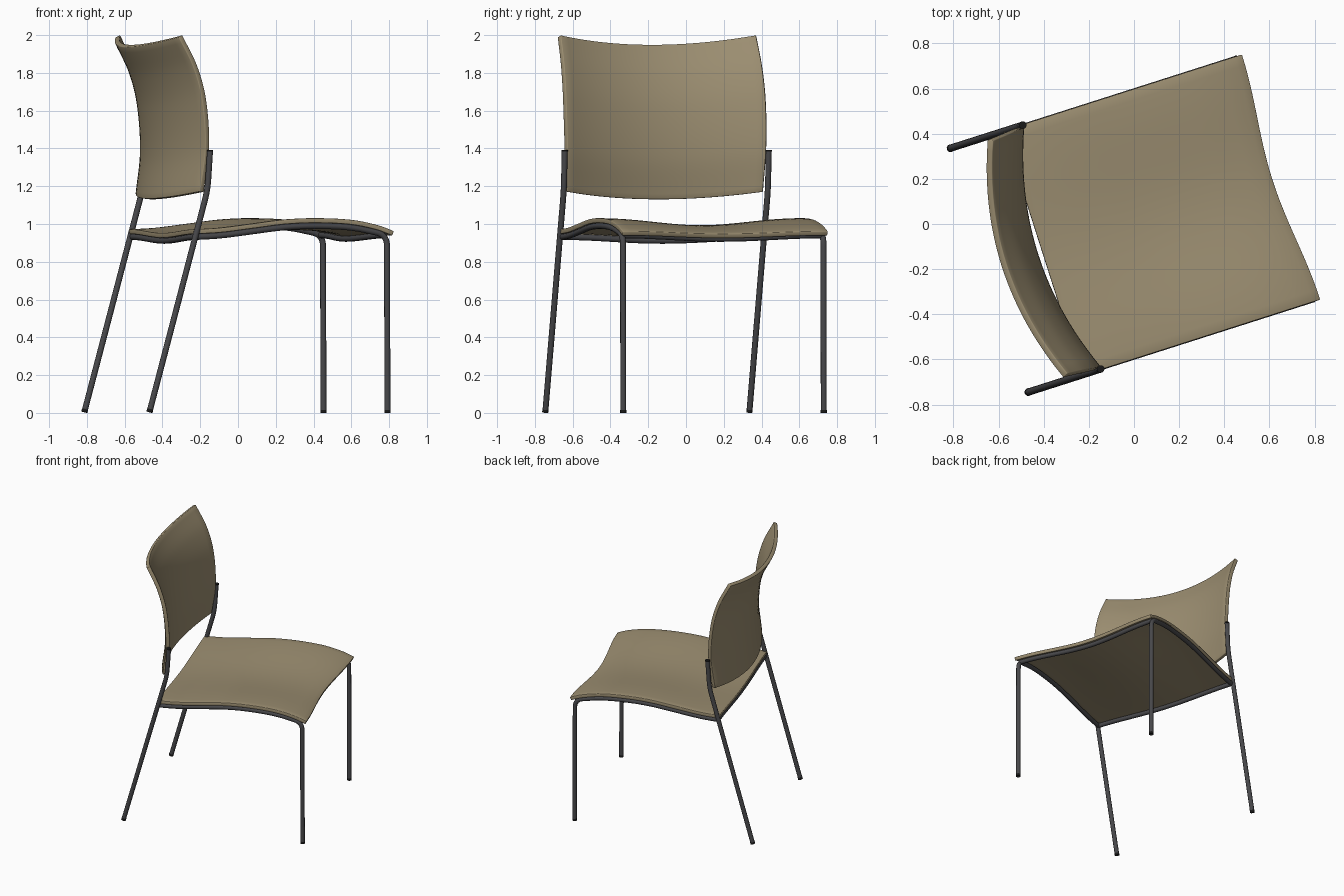
import bpy, math
from math import sin, cos, pi, radians
from mathutils import Vector

if "Cube" in bpy.data.objects:
    bpy.data.objects.remove(bpy.data.objects["Cube"])

TURN = radians(17.7)      # the whole chair is turned about z
R = 0.016                 # tube radius


def material(name, rgb):
    m = bpy.data.materials.new(name)
    m.diffuse_color = (*rgb, 1)
    m.use_nodes = True
    m.node_tree.nodes["Principled BSDF"].inputs["Base Color"].default_value = m.diffuse_color
    return m


TAN = material("tan shell", (0.33, 0.27, 0.165))
STEEL = material("dark steel", (0.065, 0.065, 0.07))
BLACK = material("black plastic", (0.01, 0.01, 0.01))


def curve_at(pts, x):
    """Smooth interpolation through (x, y) points."""
    def slope(i):
        a, b = pts[max(i - 1, 0)], pts[min(i + 1, len(pts) - 1)]
        return (b[1] - a[1]) / (b[0] - a[0])
    i = 0
    while i < len(pts) - 2 and x > pts[i + 1][0]:
        i += 1
    (x0, y0), (x1, y1) = pts[i], pts[i + 1]
    h = x1 - x0
    t = min(max((x - x0) / h, 0), 1)
    return ((2*t**3 - 3*t**2 + 1) * y0 + (t**3 - 2*t**2 + t) * h * slope(i)
            + (3*t**2 - 2*t**3) * y1 + (t**3 - t**2) * h * slope(i + 1))


def finish(name, mesh, mat, angle):
    ob = bpy.data.objects.new(name, mesh)
    bpy.context.collection.objects.link(ob)
    mesh.materials.clear()
    mesh.materials.append(mat)
    ob.rotation_euler.z = TURN
    bpy.ops.object.select_all(action='DESELECT')
    ob.select_set(True)
    bpy.context.view_layer.objects.active = ob
    bpy.ops.object.shade_smooth_by_angle(angle=radians(angle))
    return ob


def shell(name, f, nu, nv, thick):
    """Curved sheet f(u, v), u 0..1, v -1..1, thickened behind its face."""
    vs = [f(i / nu, 2 * j / nv - 1) for i in range(nu + 1) for j in range(nv + 1)]
    n = nv + 1
    fs = [(i*n + j, (i+1)*n + j, (i+1)*n + j + 1, i*n + j + 1)
          for i in range(nu) for j in range(nv)]
    me = bpy.data.meshes.new(name)
    me.from_pydata(vs, [], fs)
    ob = finish(name, me, TAN, 40)
    sol = ob.modifiers.new("thickness", 'SOLIDIFY')
    sol.thickness, sol.offset = thick, -1
    bev = ob.modifiers.new("soft edge", 'BEVEL')
    bev.width, bev.segments = 0.004, 2
    bev.limit_method, bev.angle_limit = 'ANGLE', radians(50)
    return ob


def tube(name, pts, mat=STEEL, r=R):
    cu = bpy.data.curves.new(name, 'CURVE')
    cu.dimensions = '3D'
    cu.bevel_depth, cu.bevel_resolution, cu.use_fill_caps = r, 4, True
    sp = cu.splines.new('POLY')
    sp.points.add(len(pts) - 1)
    for p, q in zip(sp.points, pts):
        p.co = (*q, 1)
    tmp = bpy.data.objects.new("tmp", cu)
    bpy.context.collection.objects.link(tmp)
    bpy.context.view_layer.update()
    dg = bpy.context.evaluated_depsgraph_get()
    me = bpy.data.meshes.new_from_object(tmp.evaluated_get(dg))
    bpy.data.objects.remove(tmp)
    return finish(name, me, mat, 50)


def bend(a, b, c, r, n=8):
    """Points rounding the corner b between a and c."""
    a, b, c = Vector(a), Vector(b), Vector(c)
    p, q = b + (a - b).normalized() * r, b + (c - b).normalized() * r
    return [p*(1-t)**2 + b*2*t*(1-t) + q*t*t for t in (k / n for k in range(n + 1))]


# Seat: arched front to back, dished across, front edge pulled back in the middle
SEAT = [(-0.425, 0.972), (-0.28, 0.98), (-0.1, 1.002), (0.08, 1.024), (0.25, 1.031),
        (0.45, 1.022), (0.6, 0.993), (0.685, 0.962)]
DIP = [(0, 0.02), (0.5, 0.037), (0.8, 0.033), (1, 0.014)]


def seat_point(u, v):
    a = -0.425 + 1.11 * u
    dish = 0.5 * (1 + cos(pi * v))
    z = curve_at(SEAT, a) - curve_at(DIP, u) * dish
    return (a - 0.04 * u**3 * dish, 0.57 * v, z)


shell("seat", seat_point, 32, 24, 0.025)

# Backrest: wraps around the sitter and leans back at the top
BACK = [(1.17, -0.362), (1.4, -0.335), (1.66, -0.353), (1.84, -0.402), (2.0, -0.482)]


def back_point(v, u):
    h = (u + 1) / 2
    bow = 1 - (2 * v - 1)**2
    z0 = 1.17 + 0.83 * h
    z = z0 - (0.04 + 0.01 * h) * bow
    half = 0.542 + 0.012 * sin(pi * h)
    return (curve_at(BACK, z0) - 0.11 * bow, half * (2 * v - 1), z)


shell("backrest", back_point, 24, 28, 0.028)

# Frame: rear legs run up to the backrest, side rails bend down into front legs
for s, side in ((-1, "right"), (1, "left")):
    y = 0.567 * s
    foot, knee, tip = (-0.673, y, 0.004), (-0.35, y, 1.18), (-0.336, y, 1.39)
    tube(side + "_rear_leg", [foot] + bend(foot, knee, tip, 0.06) + [tip])

    y = 0.557 * s
    rail = [(a, y, curve_at(SEAT, a) - 0.041)
            for a in (-0.41 + 0.97 * k / 16 for k in range(17))]
    rail += bend(rail[-1], (0.65, y, 0.943), (0.653, y, 0), 0.06)
    tube(side + "_front_leg", rail + [(0.653, y, 0)])

    # Foot and tube end caps
    d = (Vector(knee) - Vector(foot)).normalized()
    tube(side + "_rear_foot", [Vector(foot), Vector(foot) + d * 0.016], BLACK, R + 0.001)
    tube(side + "_front_foot", [(0.653, y, 0), (0.653, y, 0.016)], BLACK, R + 0.001)
    tube(side + "_upright_cap", [(-0.336, 0.567 * s, 1.383), (-0.336, 0.567 * s, 1.393)],
         BLACK, R + 0.001)

# Cross bars following the underside of the seat
for name, u in (("rear_crossbar", 0.014), ("front_crossbar", 0.955)):
    bar = [Vector(seat_point(u, 0.977 * (k / 10 - 1))) - Vector((0, 0, 0.041))
           for k in range(21)]
    tube(name, bar)
